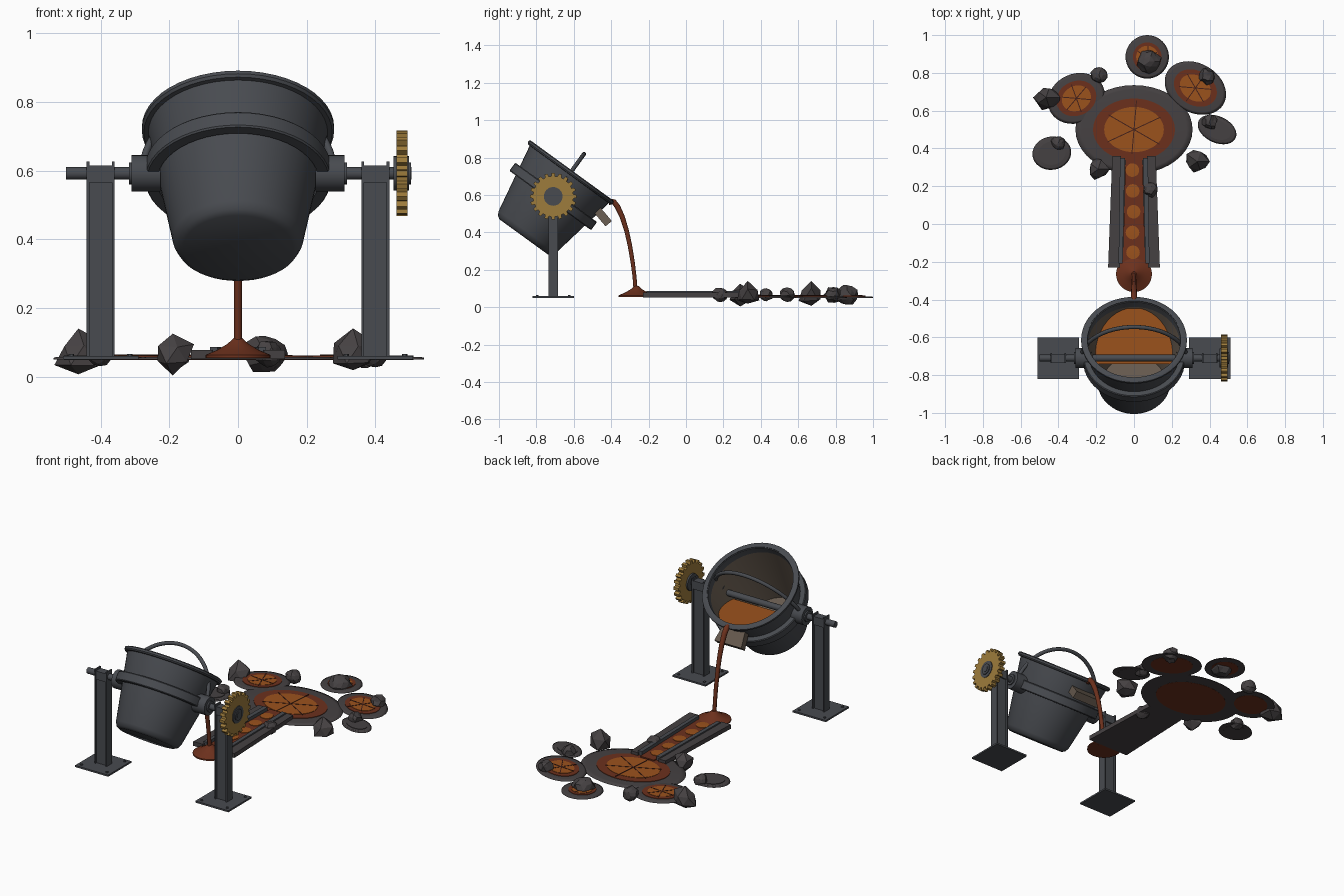
import bpy, bmesh, math, random
from mathutils import Vector, Matrix

if "Cube" in bpy.data.objects:
    bpy.data.objects.remove(bpy.data.objects["Cube"])

random.seed(4)
PIVOT = Vector((0, -0.71, 0.592))
TILT = Matrix.Translation(PIVOT) @ Matrix.Rotation(math.radians(-36), 4, 'X')


def mat(name, rgb):
    m = bpy.data.materials.new(name)
    m.diffuse_color = (*rgb, 1)
    m.use_nodes = True
    m.node_tree.nodes["Principled BSDF"].inputs["Base Color"].default_value = m.diffuse_color
    return m


STEEL = mat("steel", (0.065, 0.07, 0.08))
CRUST = mat("crust", (0.06, 0.053, 0.055))
BRASS = mat("brass", (0.34, 0.2, 0.045))
LINER = mat("liner", (0.13, 0.1, 0.075))
HOT = mat("hot_melt", (0.33, 0.085, 0.012))
COOL = mat("cool_melt", (0.15, 0.03, 0.012))
DARK = mat("crack", (0.06, 0.015, 0.01))


def finish(name, bm, m, matrix=None, smooth=False):
    bmesh.ops.recalc_face_normals(bm, faces=bm.faces)
    me = bpy.data.meshes.new(name)
    bm.to_mesh(me)
    bm.free()
    ob = bpy.data.objects.new(name, me)
    bpy.context.collection.objects.link(ob)
    me.materials.append(m)
    if matrix:
        ob.matrix_world = matrix
    if smooth:
        bpy.context.view_layer.objects.active = ob
        ob.select_set(True)
        bpy.ops.object.shade_smooth_by_angle(angle=math.radians(35))
        ob.select_set(False)
    return ob


def lathe(name, profile, m, matrix=None, n=48, closed=False):
    bm = bmesh.new()
    vs = [bm.verts.new((r, 0, z)) for r, z in profile]
    pairs = list(zip(vs, vs[1:] + vs[:1])) if closed else list(zip(vs, vs[1:]))
    es = [bm.edges.new(p) for p in pairs]
    bmesh.ops.spin(bm, geom=vs + es, axis=(0, 0, 1), cent=(0, 0, 0), angle=math.tau, steps=n)
    bmesh.ops.remove_doubles(bm, verts=bm.verts, dist=1e-5)
    return finish(name, bm, m, matrix, True)


def prism(name, pts, z0, z1, m, matrix=None):
    bm = bmesh.new()
    f = bm.faces.new([bm.verts.new((x, y, z0)) for x, y in pts])
    ext = bmesh.ops.extrude_face_region(bm, geom=[f])["geom"]
    bmesh.ops.translate(bm, vec=(0, 0, z1 - z0), verts=[v for v in ext if isinstance(v, bmesh.types.BMVert)])
    return finish(name, bm, m, matrix)


def box(name, c, s, m, rot=None):
    bm = bmesh.new()
    bmesh.ops.create_cube(bm, size=1, matrix=Matrix.Diagonal((*s, 1)))
    return finish(name, bm, m, Matrix.Translation(c) @ (rot or Matrix()))


def rod(name, x0, x1, r, m, n=24):
    bar = [(0, x0), (r, x0), (r, x1), (0, x1)]
    return lathe(name, bar, m, Matrix.Translation(PIVOT) @ Matrix.Rotation(math.pi / 2, 4, 'Y'), n)


def tube(name, pts, radii, m, r, matrix=None):
    cu = bpy.data.curves.new(name, 'CURVE')
    cu.dimensions = '3D'
    cu.bevel_depth, cu.bevel_resolution, cu.use_fill_caps = r, 3, True
    sp = cu.splines.new('POLY')
    sp.points.add(len(pts) - 1)
    for p, co, k in zip(sp.points, pts, radii):
        p.co, p.radius = (*co, 1), k
    cu.materials.append(m)
    ob = bpy.data.objects.new(name, cu)
    bpy.context.collection.objects.link(ob)
    if matrix:
        ob.matrix_world = matrix


# Tilted ladle: shell, rim, liner, band
lathe("ladle_shell", [(0, -.268), (.16, -.268), (.178, -.258), (.19, -.235), (.262, .15),
                      (.262, .165), (.247, .165), (.24, .1), (.17, -.22), (0, -.22)], STEEL, TILT)
lathe("ladle_rim", [(.255, .145), (.274, .147), (.28, .155), (.28, .166), (.272, .171), (.25, .171)],
      STEEL, TILT, closed=True)
lathe("ladle_liner", [(.252, .168), (.237, .1), (.167, -.217), (0, -.217)], LINER, TILT)
lathe("ladle_band", [(.235, -.027), (.266, -.027), (.27, -.022), (.27, .022), (.266, .027), (.235, .027)],
      STEEL, TILT, closed=True)

# Bail handle arching over the mouth
arc = [math.pi * i / 32 for i in range(33)]
tube("bail_handle", [(.278 * math.cos(a), 0, .28 * math.sin(a)) for a in arc], [1] * 33, STEEL, .011, TILT)

# Level melt surface inside the ladle
inv, zs, right = TILT.inverted(), 0.548, []
for i in range(25):
    y = -0.74 + i * 0.0133
    l = inv @ Vector((0, y, zs))
    w = (.167 + (l.z + .217) * .221) ** 2 - l.y ** 2
    if w > 0:
        right.append((math.sqrt(w), y))
prism("ladle_melt", right + [(-x, y) for x, y in reversed(right)], zs - .012, zs, HOT)

# Pouring lip
prism("pouring_lip", [(-.07, -.055), (.07, -.055), (.09, .06), (-.09, .06)], -.022, .022, LINER,
      Matrix.Translation((0, -.452, .492)) @ Matrix.Rotation(math.radians(-50), 4, 'X'))

# Trunnion shaft, bosses, posts
rod("trunnion_shaft", -.5, .505, .018, STEEL)
for s, side in ((-1, "left"), (1, "right")):
    rod(side + "_boss", s * .225, s * .31, .053, STEEL, 32)
    rod(side + "_collar", s * .30, s * .318, .032, STEEL)
    x = s * .4
    for k in (-1, 1):
        box(f"{side}_post_flange", (x + k * .037, -.71, .342), (.008, .052, .568), STEEL)
    box(side + "_post_web", (x, -.71, .327), (.07, .03, .536), STEEL)
    box(side + "_post_saddle", (x, -.71, .59), (.07, .046, .05), STEEL)
    box(side + "_base_plate", (x, -.71, .055), (.22, .22, .01), STEEL)
    for bx in (-.085, .085):
        for by in (-.085, .085):
            lathe(side + "_bolt", [(0, 0), (.008, 0), (.008, .007), (0, .007)], STEEL,
                  Matrix.Translation((x + bx, -.71 + by, .059)), 6)

# Brass tilting gear
gear, teeth = [], 20
for i in range(teeth):
    for f, r in ((-.32, .108), (-.2, .125), (.2, .125), (.32, .108)):
        a = math.tau * (i + f) / teeth
        gear.append((r * math.cos(a), r * math.sin(a)))
ROT = Matrix.Translation(PIVOT) @ Matrix.Rotation(math.pi / 2, 4, 'Y')
prism("gear_wheel", gear, .461, .494, BRASS, ROT)
rod("gear_hub", .452, .498, .05, STEEL, 32)
rod("gear_hub_cap", .49, .503, .032, STEEL)

# Pouring stream and splash
path = [(0, -.41, .563), (0, -.385, .562), (0, -.365, .535), (0, -.34, .48), (0, -.318, .41), (0, -.3, .33),
        (0, -.285, .24), (0, -.275, .16), (0, -.268, .07)]
tube("melt_stream", path, [1.3, 1.25, 1.2, 1.1, 1, .95, .9, .85, .9], COOL, .013)
lathe("melt_splash", [(0, .055), (.095, .055), (.095, .063), (.06, .078), (.03, .096), (.013, .112), (0, .112)],
      COOL, Matrix.Translation((0, -.265, 0)), 32)

# Casting trough
prism("trough_floor", [(-.13, -.23), (.13, -.23), (.11, .36), (-.11, .36)], .052, .06, CRUST)
for s in (-1, 1):
    prism("trough_wall", [(s * .075, -.23), (s * .137, -.23), (s * .115, .36), (s * .068, .36)], .052, .078, CRUST)
    prism("trough_ridge", [(s * .06, -.21), (s * .082, -.21), (s * .074, .35), (s * .048, .35)], .055, .086, STEEL)
prism("trough_melt", [(-.06, -.25), (.06, -.25), (.045, .37), (-.045, .37)], .054, .068, COOL)
for y in (-.15, -.045, .065, .175, .285):
    lathe("hot_spot", [(0, .06), (.036, .06), (.036, .071), (0, .073)], HOT,
          Matrix.Translation((random.uniform(-.01, .01), y, 0)), 20)


# Melt pools with cooled crust and cracks
def pool(c, rx, ry, rot, hot, rim=.7):
    M = Matrix.Translation((*c, 0)) @ Matrix.Rotation(math.radians(rot), 4, 'Z') @ Matrix.Diagonal((rx, ry, 1, 1))
    lathe("pool_crust", [(0, .05), (1, .05), (.99, .055), (.9, .058), (0, .058)], CRUST, M, 40)
    lathe("pool_edge", [(0, .049), (rim, .049), (rim, .061), (0, .061)], COOL if hot else CRUST, M, 40)
    if hot:
        lathe("pool_core", [(0, .052), (.51, .052), (.51, .063), (0, .063)], HOT, M, 40)
        for a in (25, 85, 150):
            box("pool_crack", (c[0], c[1], .063), (rx * 1.0, .005, .003), DARK,
                Matrix.Rotation(math.radians(a + rot), 4, 'Z'))


pool((0, .5), .31, .235, 0, True)
pool((-.305, .665), .155, .13, 25, True)
pool((.325, .72), .172, .13, -30, True)
pool((.07, .885), .115, .115, 0, True, .66)
pool((-.435, .375), .103, .088, 10, False)
pool((.44, .5), .108, .07, -25, False)

# Scattered slag rocks
for x, y, r, j in ((-.465, .67, .07, .3), (-.185, .79, .045, .12), (.08, .86, .062, .15), (.385, .785, .045, .2),
                   (.4, .54, .04, .15), (-.4, .43, .038, .15), (-.19, .29, .06, .25), (.335, .33, .068, .25),
                   (.085, .18, .042, .15)):
    bm = bmesh.new()
    bmesh.ops.create_icosphere(bm, subdivisions=2 if j < .25 else 1, radius=r)
    for v in bm.verts:
        v.co *= 1 + random.uniform(-j, j * .8)
        v.co.z = max(v.co.z * .92, -.066)
    finish("slag_rock", bm, CRUST, Matrix.Translation((x, y, .066)))
